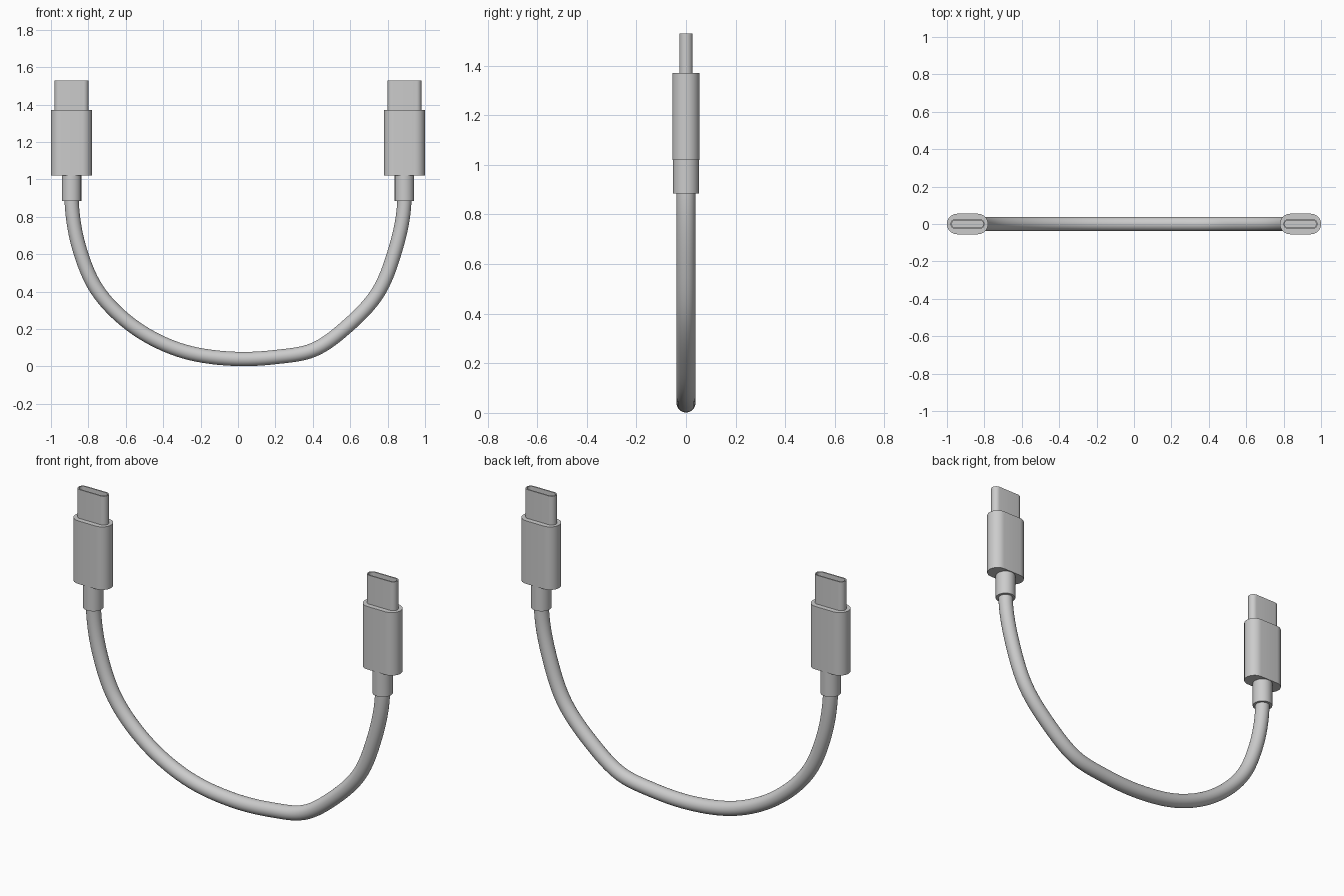
import bpy, bmesh, math
from mathutils import Vector

cube = bpy.data.objects.get("Cube")
if cube:
    bpy.data.objects.remove(cube, do_unlink=True)

grey = bpy.data.materials.new("plain grey")
grey.use_nodes = True
GREY = (0.6, 0.6, 0.6, 1)
grey.diffuse_color = GREY
grey.node_tree.nodes["Principled BSDF"].inputs["Base Color"].default_value = GREY


def add_object(name, bm, location):
    bmesh.ops.recalc_face_normals(bm, faces=bm.faces)
    mesh = bpy.data.meshes.new(name)
    bm.to_mesh(mesh)
    bm.free()
    mesh.materials.append(grey)
    ob = bpy.data.objects.new(name, mesh)
    ob.location = location
    bpy.context.collection.objects.link(ob)
    bpy.ops.object.select_all(action="DESELECT")
    ob.select_set(True)
    bpy.context.view_layer.objects.active = ob
    bpy.ops.object.shade_smooth_by_angle(angle=math.radians(35))
    return ob


def stadium_ring(bm, half_width, radius, z, arc=16):
    """Ring of vertices around a rounded slot outline."""
    ring = []
    for side in (1, -1):
        for i in range(arc + 1):
            a = math.pi * (i / arc - 0.5)
            ring.append(bm.verts.new((side * (half_width - radius + radius * math.cos(a)),
                                      side * radius * math.sin(a), z)))
    return ring


def bridge(bm, a, b):
    for i in range(len(a)):
        j = (i + 1) % len(a)
        bm.faces.new((a[i], a[j], b[j], b[i]))


def slot_solid(name, rings, location):
    """Loft slot outlines (half width, radius, height) and cap both ends."""
    bm = bmesh.new()
    loops = [stadium_ring(bm, *r) for r in rings]
    for a, b in zip(loops, loops[1:]):
        bridge(bm, a, b)
    bm.faces.new(loops[0])
    bm.faces.new(loops[-1])
    return add_object(name, bm, location)


# Connectors, one at each end
for side, label in ((1, "left"), (-1, "right")):
    x = side * 0.89
    slot_solid(label + "_connector_body", [(0.11, 0.055, 0), (0.11, 0.055, 0.35)], (x, 0, 1.02))
    # open metal shell with a deep socket
    slot_solid(label + "_plug_shell",
               [(0.091, 0.027, 0), (0.091, 0.027, 0.165),
                (0.084, 0.020, 0.165), (0.084, 0.020, 0.02)], (x, 0, 1.365))
    bm = bmesh.new()
    bmesh.ops.create_cone(bm, cap_ends=True, segments=40, radius1=0.052, radius2=0.052, depth=0.14)
    add_object(label + "_strain_relief", bm, (x, 0, 0.955))

# Cable: round section swept along a hanging curve
path = [(-0.89, 0.93), (-0.888, 0.86), (-0.845, 0.62), (-0.76, 0.42), (-0.575, 0.225),
        (-0.32, 0.09), (-0.03, 0.041), (0.2, 0.05), (0.4, 0.087), (0.59, 0.22),
        (0.745, 0.39), (0.84, 0.62), (0.888, 0.86), (0.89, 0.93)]
pts = [Vector((x, 0, z)) for x, z in path]
pts = [2 * pts[0] - pts[1]] + pts + [2 * pts[-1] - pts[-2]]


def tangent(i):
    """Spline slope at a path point, weighted by spacing."""
    before, after = pts[i] - pts[i - 1], pts[i + 1] - pts[i]
    d0, d1 = before.length, after.length
    return (before / d0 * d1 + after / d1 * d0) / (d0 + d1)


bm = bmesh.new()
loops = []
STEPS, SIDES, RADIUS = 8, 32, 0.038
for k in range(1, len(pts) - 2):
    p, q = pts[k], pts[k + 1]
    length = (q - p).length
    m0, m1 = tangent(k) * length, tangent(k + 1) * length
    for s in range(STEPS + (k == len(pts) - 3)):
        t = s / STEPS
        h = t * t * (3 - 2 * t)
        centre = p * (1 - h) + q * h + m0 * t * (1 - t) ** 2 - m1 * t * t * (1 - t)
        along = (q - p) * 6 * t * (1 - t) + m0 * (1 - t) * (1 - 3 * t) + m1 * t * (3 * t - 2)
        across = along.normalized().cross(Vector((0, 1, 0)))
        loops.append([bm.verts.new(centre + RADIUS * (across * math.cos(a) + Vector((0, math.sin(a), 0))))
                      for a in (2 * math.pi * i / SIDES for i in range(SIDES))])
for a, b in zip(loops, loops[1:]):
    bridge(bm, a, b)
bm.faces.new(loops[0])
bm.faces.new(loops[-1])
add_object("cable", bm, (0, 0, 0))
